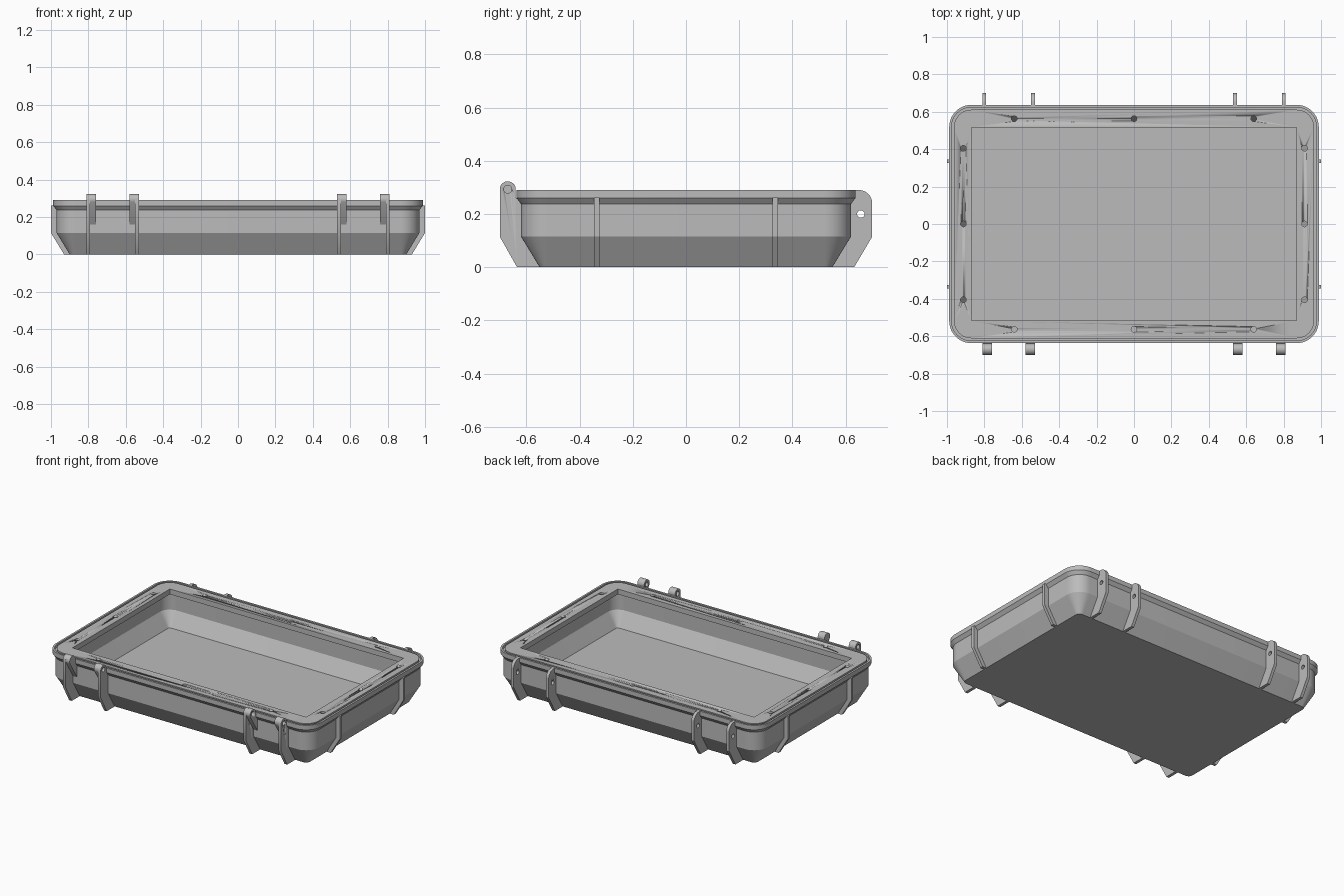
import bpy, bmesh, math

if "Cube" in bpy.data.objects:
    bpy.data.objects.remove(bpy.data.objects["Cube"])

grey = bpy.data.materials.new("light grey plastic")
grey.diffuse_color = (0.5, 0.5, 0.5, 1)
grey.use_nodes = True
grey.node_tree.nodes["Principled BSDF"].inputs["Base Color"].default_value = grey.diffuse_color


def finish(bm, name, angle=30):
    bmesh.ops.remove_doubles(bm, verts=bm.verts, dist=1e-5)
    bmesh.ops.recalc_face_normals(bm, faces=bm.faces)
    me = bpy.data.meshes.new(name)
    bm.to_mesh(me)
    bm.free()
    me.materials.append(grey)
    ob = bpy.data.objects.new(name, me)
    bpy.context.collection.objects.link(ob)
    bpy.ops.object.select_all(action='DESELECT')
    ob.select_set(True)
    bpy.context.view_layer.objects.active = ob
    bpy.ops.object.shade_smooth_by_angle(angle=math.radians(angle))
    return ob


def rounded_ring(bm, hx, hy, r, z, n=12):
    ring = []
    for q, (sx, sy) in enumerate([(1, 1), (-1, 1), (-1, -1), (1, -1)]):
        for i in range(n + 1):
            a = (q + i / n) * math.pi / 2
            ring.append(bm.verts.new((sx * (hx - r) + r * math.cos(a),
                                      sy * (hy - r) + r * math.sin(a), z)))
    return ring


def cut(target, cutter):
    mod = target.modifiers.new("cut", 'BOOLEAN')
    mod.object, mod.operation, mod.solver = cutter, 'DIFFERENCE', 'EXACT'
    bpy.context.view_layer.objects.active = target
    bpy.ops.object.modifier_apply(modifier=mod.name)
    bpy.data.objects.remove(cutter)


# Tray: lofted rounded rectangles, outside bottom -> rim -> opening -> floor
profile = [
    (0.900, 0.550, 0.030, 0.0), (0.970, 0.620, 0.100, 0.115),
    (0.970, 0.620, 0.100, 0.237), (0.988, 0.637, 0.118, 0.260),
    (0.988, 0.637, 0.118, 0.290), (0.975, 0.624, 0.105, 0.290),
    (0.975, 0.624, 0.105, 0.270), (0.962, 0.611, 0.092, 0.270),
    (0.962, 0.611, 0.092, 0.290), (0.868, 0.517, 0.0, 0.290),
    (0.868, 0.517, 0.0, 0.255), (0.945, 0.595, 0.075, 0.255),
    (0.945, 0.595, 0.075, 0.115), (0.885, 0.535, 0.015, 0.020)]
bm = bmesh.new()
rings = [rounded_ring(bm, *p) for p in profile]
for a, b in zip(rings, rings[1:]):
    for i in range(len(a)):
        j = (i + 1) % len(a)
        bm.faces.new((a[i], a[j], b[j], b[i]))
bm.faces.new(rings[0])
bm.faces.new(rings[-1])
tray = finish(bm, "tray")

# Screw holes through the inner flange
bm = bmesh.new()
spots = [(x, s * 0.563) for s in (-1, 1) for x in (-0.64, 0, 0.64)]
spots += [(s * 0.912, y) for s in (-1, 1) for y in (-0.405, 0, 0.405)]
for x, y in spots:
    g = bmesh.ops.create_cone(bm, cap_ends=True, segments=20, radius1=0.015,
                              radius2=0.015, depth=0.1)
    bmesh.ops.translate(bm, verts=g["verts"], vec=(x, y, 0.27))
cut(tray, finish(bm, "screw_hole_cutter"))


def arc(cx, cz, r, a0, a1, n=12):
    return [(cx + r * math.cos(math.radians(a0 + (a1 - a0) * i / n)),
             cz + r * math.sin(math.radians(a0 + (a1 - a0) * i / n)))
            for i in range(n + 1)]


def plate(name, pts, lo, hi, axis, hole=None):
    """Extrude a (horizontal, z) outline from lo to hi along the given axis."""
    def prism(pts, lo, hi, name):
        bm = bmesh.new()
        ends = [[bm.verts.new((t, h, z) if axis == 'x' else (h, t, z))
                 for h, z in pts] for t in (lo, hi)]
        bm.faces.new(ends[0])
        bm.faces.new(ends[1])
        for i in range(len(pts)):
            j = (i + 1) % len(pts)
            bm.faces.new((ends[0][i], ends[0][j], ends[1][j], ends[1][i]))
        return finish(bm, name)
    ob = prism(pts, lo, hi, name)
    if hole:
        cut(ob, prism(arc(*hole, 0, 342, 19), lo - 0.02, hi + 0.02, "pin_cutter"))
    return ob


hinge_hole = (-0.67, 0.293, 0.015)
hinge = ([(-0.54, 0.0), (-0.635, 0.0), (-0.70, 0.115)]
         + arc(-0.67, 0.293, 0.03, 180, 0)
         + [(-0.64, 0.262), (-0.61, 0.237), (-0.61, 0.115)])
knuckle = arc(-0.67, 0.293, 0.03, 205, 0) + [(-0.64, 0.262), (-0.61, 0.237),
                                            (-0.61, 0.145)]
latch = ([(0.54, 0.0), (0.632, 0.0), (0.70, 0.115)]
         + arc(0.65, 0.24, 0.05, 0, 90)
         + [(0.63, 0.29), (0.63, 0.262), (0.61, 0.237), (0.61, 0.115)])
for s, side in ((-1, "left"), (1, "right")):
    for x0, x1, k0, k1, pos in ((0.79, 0.81, 0.76, 0.79, "outer"),
                                (0.53, 0.55, 0.55, 0.58, "inner")):
        tag = f"{side}_{pos}"
        # Front ribs with hinge eyes and wider knuckles
        plate("hinge_rib_" + tag, hinge, s * x0, s * x1, 'x', hinge_hole)
        plate("hinge_knuckle_" + tag, knuckle, s * k0, s * k1, 'x', hinge_hole)
        # Back ribs with latch pin holes
        plate("latch_rib_" + tag, latch, s * x0, s * x1, 'x', (0.657, 0.2, 0.014))
    # Plain stiffening ribs on the short ends
    end = [(0.89, 0.0), (0.93, 0.0), (1.0, 0.115), (1.0, 0.262),
           (0.98, 0.262), (0.96, 0.237), (0.96, 0.115)]
    for y, pos in ((-0.335, "front"), (0.335, "back")):
        plate(f"end_rib_{side}_{pos}", [(s * h, z) for h, z in end],
              y - 0.01, y + 0.01, 'y')
